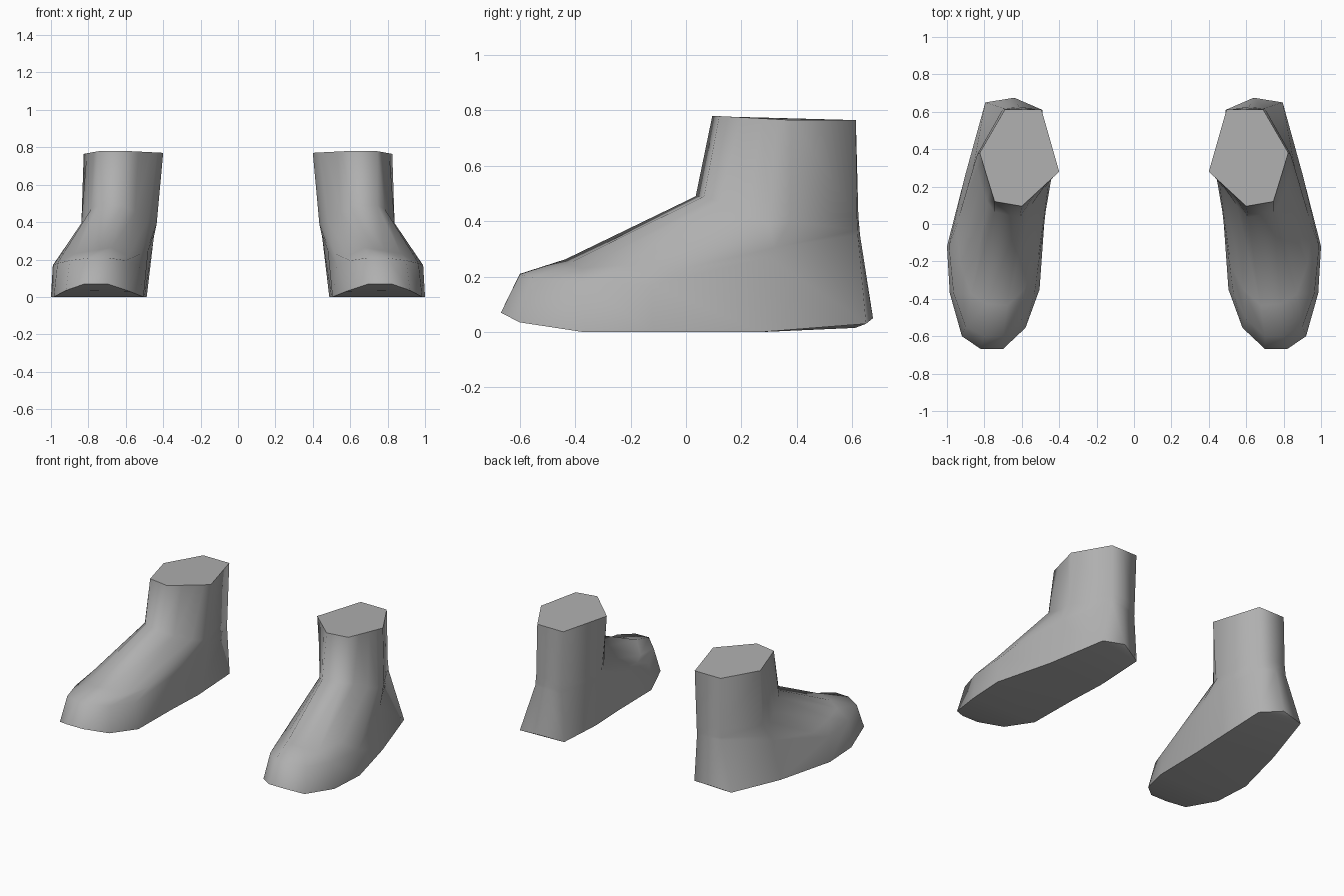
import bpy, bmesh
from mathutils import Vector

if "Cube" in bpy.data.objects:
    bpy.data.objects.remove(bpy.data.objects["Cube"])

grey = bpy.data.materials.new("boot grey")
grey.diffuse_color = (0.43, 0.43, 0.43, 1)
grey.use_nodes = True
grey.node_tree.nodes["Principled BSDF"].inputs["Base Color"].default_value = grey.diffuse_color

# Each ring runs from the heel centre along the outer side, round the toe and back along the inner side
sole = [(.64, .675, .05), (.795, .65, .03), (.9, .27, 0), (1, -.12, 0), (.985, -.37, 0), (.92, -.60, .035),
        (.82, -.668, .07), (.70, -.668, .07), (.58, -.555, .03), (.505, -.35, 0), (.5, 0, 0),
        (.488, .27, 0), (.49, .61, .015)]
rim = [(.615, .628, .35), (.70, .62, .35), (.86, .30, .27), (.99, -.12, .17), (.965, -.37, .18), (.90, -.55, .195),
       (.80, -.60, .208), (.70, -.60, .21), (.60, -.51, .195), (.53, -.36, .17), (.48, 0, .25),
       (.45, .30, .32), (.51, .61, .33)]
ankle = [(.605, .622, .42), (.695, .617, .42), (.837, .375, .40), (.838, .30, .39), (.82, .22, .42), (.785, .12, .47),
         (.745, .065, .49), (.61, .035, .49), (.55, .10, .45), (.48, .19, .41), (.452, .245, .39),
         (.435, .285, .39), (.507, .61, .40)]
collar_xy = [(.60, .613), (.69, .613), (.825, .38), (.809, .328), (.793, .275), (.77, .20), (.745, .12),
             (.60, .095), (.533, .157), (.467, .218), (.433, .249), (.40, .28), (.495, .613)]
collar = [(x, y, .765 + .055 * max(0, .38 - y)) for x, y in collar_xy]

# Instep ring between toe box and ankle: ridge near the inner side, falling off both ways
dip = {5: .035, 6: .035, 7: .02, 8: .045}
instep = [Vector(a).lerp(Vector(b), .26) - Vector((0, 0, dip.get(i, 0)))
          for i, (a, b) in enumerate(zip(rim, ankle))]

# Sole panels across the foot, from heel to toe
sole_panels = [(0, 1, 12), (1, 2, 11, 12), (2, 3, 10, 11), (3, 4, 9, 10), (4, 5, 8, 9), (5, 6, 7, 8)]


def make_boot(name, side):
    bm = bmesh.new()
    rings = [[bm.verts.new((side * p[0], p[1], p[2])) for p in ring]
             for ring in (sole, rim, instep, ankle, collar)]
    n = len(sole)
    for low, high in zip(rings, rings[1:]):
        for i in range(n):
            j = (i + 1) % n
            bm.faces.new((low[i], low[j], high[j], high[i]))
    # Sole and closed collar
    for panel in sole_panels:
        bm.faces.new([rings[0][i] for i in panel])
    bm.faces.new(rings[-1])
    bmesh.ops.recalc_face_normals(bm, faces=bm.faces)
    # Smooth upper with crisp borders at the sole and collar
    for face in bm.faces:
        face.smooth = True
    for ring in (rings[0], rings[-1]):
        for i in range(n):
            bm.edges.get((ring[i], ring[(i + 1) % n])).smooth = False
    mesh = bpy.data.meshes.new(name)
    bm.to_mesh(mesh)
    bm.free()
    mesh.materials.append(grey)
    bpy.context.collection.objects.link(bpy.data.objects.new(name, mesh))


make_boot("right_boot", 1)
make_boot("left_boot", -1)
